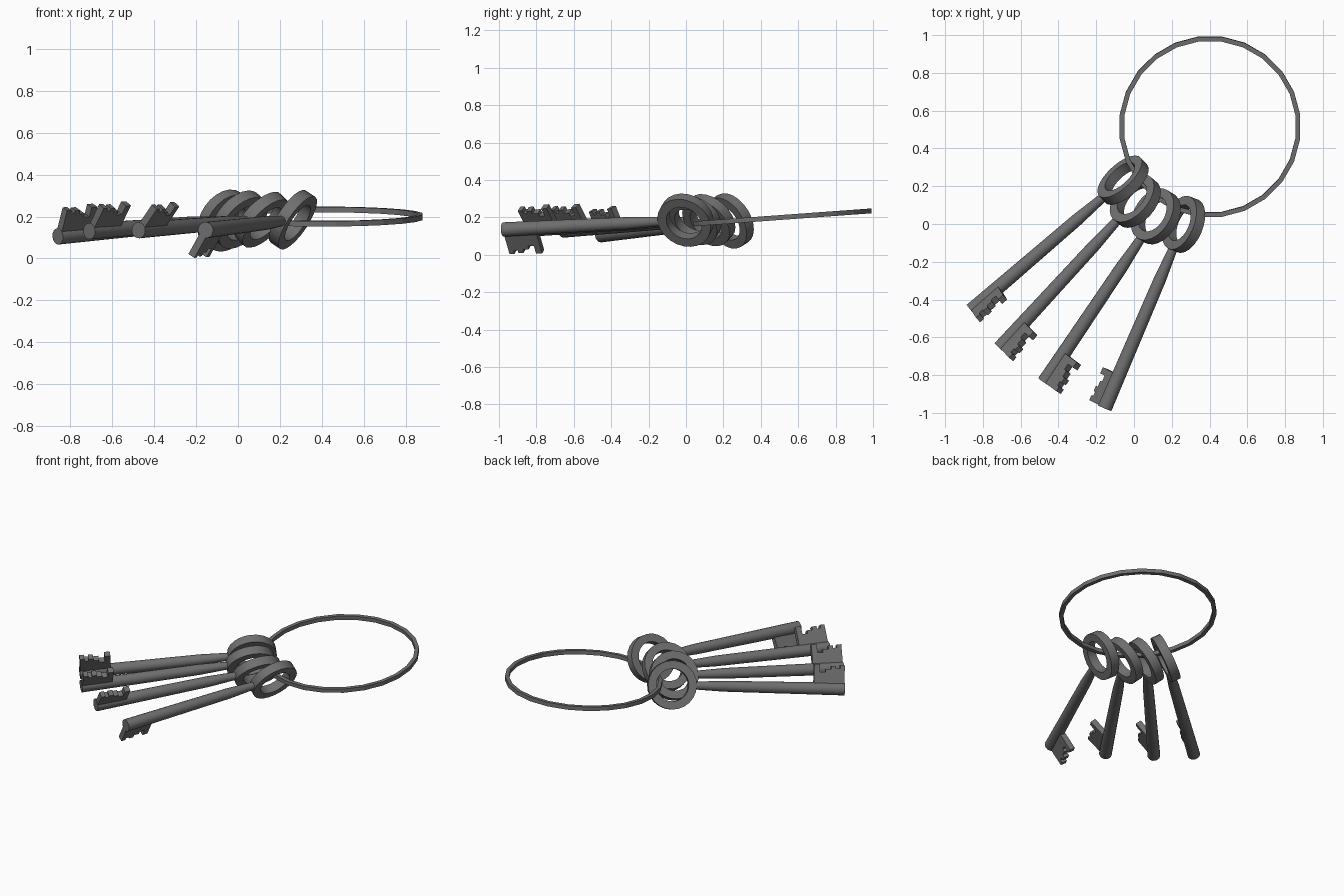
import bpy, bmesh
from math import radians, cos, sin, pi, atan2
from mathutils import Matrix, Vector

cube = bpy.data.objects.get("Cube")
if cube:
    bpy.data.objects.remove(cube)

steel = bpy.data.materials.new("dark_steel")
steel.use_nodes = True
COLOR = (0.16, 0.16, 0.16, 1)
steel.diffuse_color = COLOR
bsdf = steel.node_tree.nodes["Principled BSDF"]
bsdf.inputs["Base Color"].default_value = COLOR
bsdf.inputs["Roughness"].default_value = 0.6


def finish(bm, name, smooth):
    """Turn a bmesh into a mesh with the steel material."""
    bmesh.ops.remove_doubles(bm, verts=bm.verts, dist=1e-5)
    bmesh.ops.recalc_face_normals(bm, faces=bm.faces)
    mesh = bpy.data.meshes.new(name)
    bm.to_mesh(mesh)
    bm.free()
    mesh.materials.append(steel)
    if smooth:
        mesh.polygons.foreach_set("use_smooth", [True] * len(mesh.polygons))
        mesh.set_sharp_from_angle(angle=radians(35))
    return mesh


def lathe(name, profile, axis, steps, closed, smooth=True):
    """Spin a profile around an axis through the origin."""
    bm = bmesh.new()
    verts = [bm.verts.new(p) for p in profile]
    pairs = list(zip(verts, verts[1:]))
    if closed:
        pairs.append((verts[-1], verts[0]))
    edges = [bm.edges.new(p) for p in pairs]
    bmesh.ops.spin(bm, geom=verts + edges, cent=(0, 0, 0), axis=axis,
                   angle=2 * pi, steps=steps)
    return finish(bm, name, smooth)


def band(name, inner, outer, half, steps, smooth):
    """Flat ring with a rectangular section, lying in the XY plane."""
    section = [(inner, 0, -half), (outer, 0, -half), (outer, 0, half), (inner, 0, half)]
    return lathe(name, section, (0, 0, 1), steps, True, smooth)


def plate(name, outline, half):
    """Extrude an XY outline along Z."""
    bm = bmesh.new()
    face = bm.faces.new([bm.verts.new((x, y, -half)) for x, y in outline])
    out = bmesh.ops.extrude_face_region(bm, geom=[face])["geom"]
    moved = [v for v in out if isinstance(v, bmesh.types.BMVert)]
    bmesh.ops.translate(bm, verts=moved, vec=(0, 0, 2 * half))
    return finish(bm, name, False)


def place(name, mesh, matrix):
    obj = bpy.data.objects.new(name, mesh)
    bpy.context.collection.objects.link(obj)
    obj.matrix_world = matrix


# Key parts: X runs from the tip to the bow, Y is the side the bit points to
LENGTH = 1.06
shaft = lathe("key_shaft", [(0, 0, 0), (0, 0.039, 0), (0.74, 0.033, 0),
                            (0.92, 0.024, 0), (0.94, 0.024, 0), (0.94, 0, 0)],
              (1, 0, 0), 16, False)
bow = band("key_bow", 0.1, 0.15, 0.029, 24, True)

# Bit outline: teeth as (start, end, height) steps along the shaft
teeth = [(0.002, 0.03, 0.145), (0.03, 0.055, 0.125), (0.055, 0.085, 0.14),
         (0.085, 0.12, 0.12), (0.12, 0.155, 0.1), (0.155, 0.19, 0.15)]
outline = [(0.002, 0)]
for start, end, height in teeth:
    outline += [(start, height), (end, height)]
outline.append((0.19, 0))
bit = plate("key_bit", outline, 0.018)

# Keys: tip, bow centre, lean of the bit, side of the bit
keys = [((-0.86, -0.457, 0.105), (-0.067, 0.224, 0.18), 65, 1),
        ((-0.71, -0.657, 0.13), (0.005, 0.12, 0.185), 55, 1),
        ((-0.475, -0.838, 0.135), (0.12, 0.047, 0.185), 50, 1),
        ((-0.155, -0.975, 0.135), (0.263, 0.0, 0.185), 58, -1)]
for number, (tip, centre, lean, side) in enumerate(keys, 1):
    along = (Vector(centre) - Vector(tip)).normalized()
    flat = along.cross(Vector((0, 0, 1))).normalized()
    up = flat.cross(along)
    toward = (flat * cos(radians(lean)) + up * sin(radians(lean))) * side
    turn = Matrix((along, toward, along.cross(toward))).transposed().to_4x4()
    base = Matrix.Translation(tip) @ turn
    place(f"key_{number}_shaft", shaft, base)
    place(f"key_{number}_bit", bit, base)
    place(f"key_{number}_bow", bow, base @ Matrix.Translation((LENGTH, 0, 0)))

# Large carrying ring, tipped up slightly toward the back
hoop = band("carrying_ring", 0.457, 0.482, 0.013, 24, False)
place("carrying_ring", hoop, Matrix.Translation((0.402, 0.515, 0.2))
      @ Matrix.Rotation(atan2(0.07, 0.96), 4, "X")
      @ Matrix.Rotation(pi / 24, 4, "Z"))
